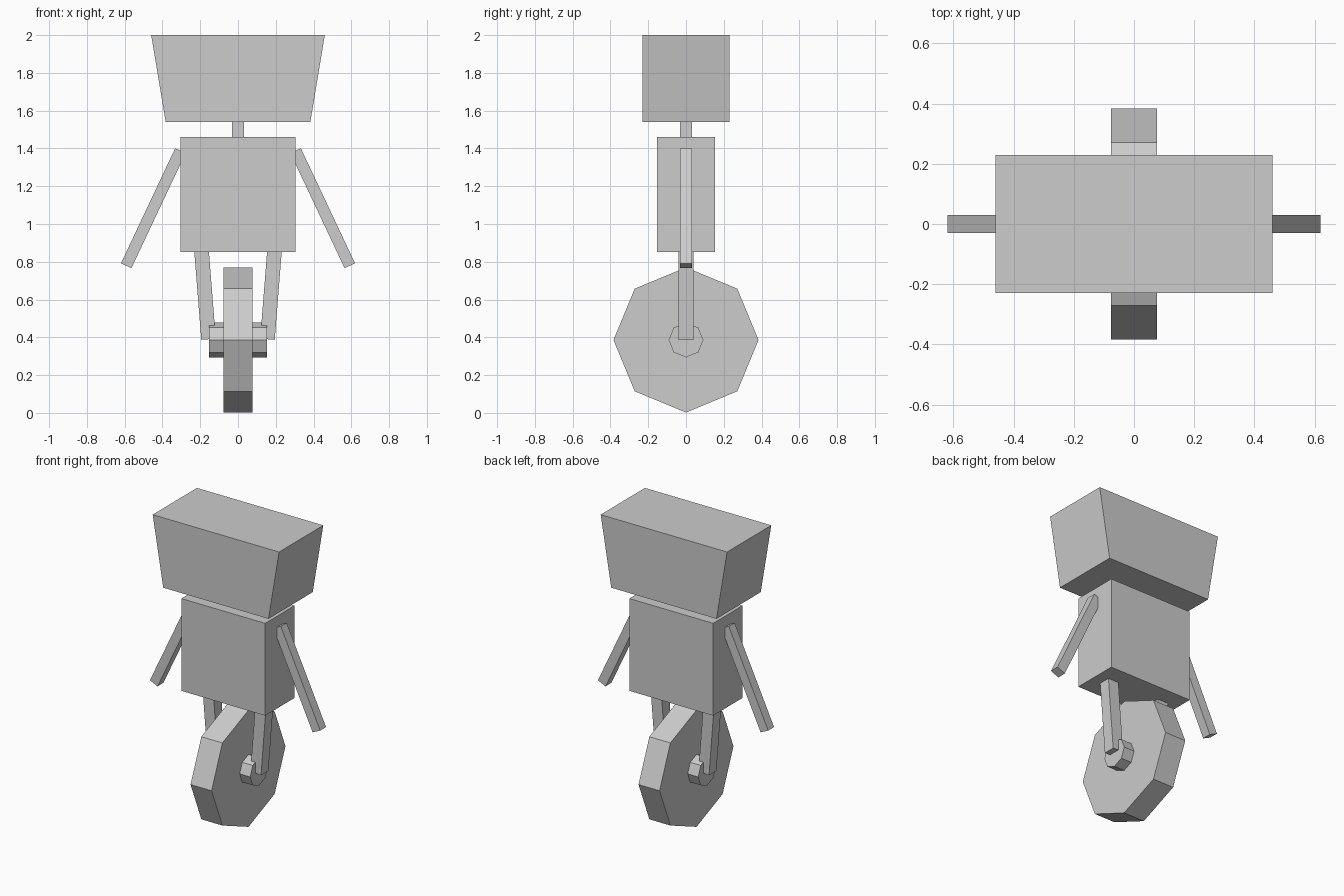
import bpy
import bmesh
import math
from mathutils import Matrix, Vector

default = bpy.data.objects.get("Cube")
if default:
    bpy.data.objects.remove(default, do_unlink=True)

# Single light grey for every part
GREY = (0.604, 0.604, 0.604, 1.0)
grey = bpy.data.materials.new("light_grey")
grey.use_nodes = True
grey.diffuse_color = GREY
grey.node_tree.nodes["Principled BSDF"].inputs["Base Color"].default_value = GREY


def finish(name, bm):
    mesh = bpy.data.meshes.new(name)
    bmesh.ops.recalc_face_normals(bm, faces=bm.faces)
    bm.to_mesh(mesh)
    bm.free()
    mesh.materials.append(grey)
    obj = bpy.data.objects.new(name, mesh)
    bpy.context.collection.objects.link(obj)
    return obj


def block(name, half_x, half_y, z0, z1, top_scale_x=1.0):
    """Centred box, optionally flared in x towards the top."""
    bm = bmesh.new()
    bmesh.ops.create_cube(bm, size=2)
    for v in bm.verts:
        flare = top_scale_x if v.co.z > 0 else 1.0
        v.co = Vector((v.co.x * half_x * flare, v.co.y * half_y,
                       z1 if v.co.z > 0 else z0))
    return finish(name, bm)


def strut(name, start, end, thickness):
    """Square bar between two (x, z) points in the y = 0 plane."""
    a = Vector((start[0], 0, start[1]))
    b = Vector((end[0], 0, end[1]))
    d = a - b
    tilt = Matrix.Rotation(math.atan2(d.x, d.z), 4, 'Y')
    size = Matrix.Diagonal((thickness, thickness, d.length, 1))
    bm = bmesh.new()
    bmesh.ops.create_cube(bm, size=1,
                          matrix=Matrix.Translation((a + b) / 2) @ tilt @ size)
    return finish(name, bm)


def octagon(name, radius, width, z):
    """Eight-sided disc on a left-right axle, with a corner pointing up."""
    bm = bmesh.new()
    bmesh.ops.create_cone(bm, cap_ends=True, segments=8, radius1=radius,
                          radius2=radius, depth=width,
                          matrix=Matrix.Translation((0, 0, z))
                          @ Matrix.Rotation(math.pi / 2, 4, 'Y'))
    return finish(name, bm)


# Head, neck and body
block("head", 0.383, 0.23, 1.54, 2.0, top_scale_x=1.2)
block("neck", 0.031, 0.031, 1.45, 1.55)
block("body", 0.305, 0.153, 0.853, 1.46)

# Wheel and hub
AXLE_Z = 0.386
octagon("wheel", 0.384, 0.153, AXLE_Z)
octagon("wheel_hub", 0.092, 0.306, AXLE_Z)

# Paired arms and legs
for side, s in (("left", 1), ("right", -1)):
    strut(side + "_arm", (s * 0.305, 1.388), (s * 0.592, 0.779), 0.061)
    strut(side + "_leg", (s * 0.194, 0.87), (s * 0.156, 0.39), 0.077)
